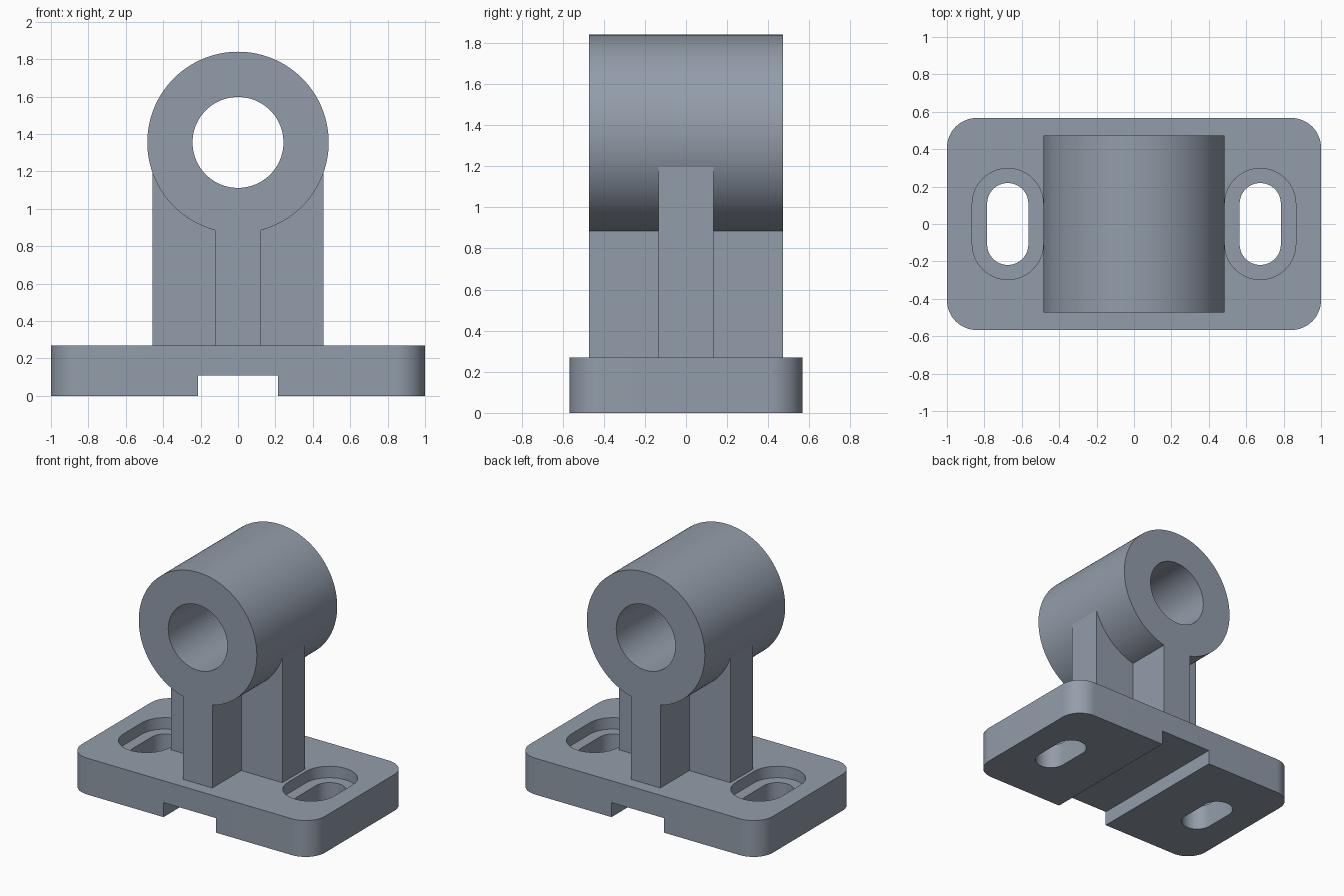
import bpy, bmesh
from math import sin, cos, pi, asin

if "Cube" in bpy.data.objects:
    bpy.data.objects.remove(bpy.data.objects["Cube"])

steel = bpy.data.materials.new("steel grey")
steel.diffuse_color = (0.29, 0.335, 0.40, 1)
steel.use_nodes = True
steel.node_tree.nodes["Principled BSDF"].inputs["Base Color"].default_value = steel.diffuse_color

AXIS_Z, OUTER, BORE = 1.355, 0.485, 0.243   # bearing sleeve
BASE_TOP, DEPTH = 0.27, 0.472


def arc(cx, cy, r, a0, a1, n):
    return [(cx + r * cos(a0 + (a1 - a0) * i / n), cy + r * sin(a0 + (a1 - a0) * i / n))
            for i in range(n + 1)]


def rounded_rect(cx, hx, hy, r, n=16):
    """Outline with rounded corners; hx == r gives a slot shape."""
    pts = []
    for k, (sx, sy) in enumerate([(1, 1), (-1, 1), (-1, -1), (1, -1)]):
        pts += arc(cx + sx * (hx - r), sy * (hy - r), r, k * pi / 2, (k + 1) * pi / 2, n)
    return pts


def prism(name, outline, lo, hi, along="z"):
    """Extrude a closed outline along z (x, y points) or y (x, z points)."""
    place = (lambda p, t: (p[0], p[1], t)) if along == "z" else (lambda p, t: (p[0], t, p[1]))
    bm = bmesh.new()
    rings = [[bm.verts.new(place(p, t)) for p in outline] for t in (lo, hi)]
    n = len(outline)
    bm.faces.new(rings[0])
    bm.faces.new(rings[1])
    for i in range(n):
        j = (i + 1) % n
        bm.faces.new((rings[0][i], rings[0][j], rings[1][j], rings[1][i]))
    bmesh.ops.remove_doubles(bm, verts=bm.verts, dist=1e-5)
    bmesh.ops.recalc_face_normals(bm, faces=bm.faces)
    mesh = bpy.data.meshes.new(name)
    bm.to_mesh(mesh)
    bm.free()
    mesh.materials.append(steel)
    obj = bpy.data.objects.new(name, mesh)
    bpy.context.collection.objects.link(obj)
    return obj


def cut(obj, cutter):
    """Subtract the cutter, then delete it."""
    mod = obj.modifiers.new("cut", "BOOLEAN")
    mod.operation, mod.solver, mod.object = "DIFFERENCE", "EXACT", cutter
    bpy.context.view_layer.objects.active = obj
    bpy.ops.object.modifier_apply(modifier=mod.name)
    bpy.data.objects.remove(cutter, do_unlink=True)


def rib(name, half_width, half_depth):
    """Upright plate whose top follows the underside of the sleeve."""
    r = OUTER - 0.002
    a = asin(half_width / r)
    top = arc(0, AXIS_Z, r, -pi / 2 + a, -pi / 2 - a, 48)
    outline = [(-half_width, BASE_TOP), (half_width, BASE_TOP)] + top
    return prism(name, outline, -half_depth, half_depth, "y")


# Base plate with a channel underneath and two countersunk bolt slots
base = prism("base_plate", rounded_rect(0, 1.0, 0.567, 0.16), 0, BASE_TOP)
channel = [(-0.215, -0.1), (0.215, -0.1), (0.215, 0.108), (-0.215, 0.108)]
cut(base, prism("channel_cutter", channel, -1, 1, "y"))
for x in (-0.675, 0.675):
    cut(base, prism("recess_cutter", rounded_rect(x, 0.19, 0.297, 0.19), BASE_TOP - 0.085, 0.5))
    cut(base, prism("slot_cutter", rounded_rect(x, 0.11, 0.219, 0.11), -0.1, 0.5))

# Bearing sleeve
sleeve = prism("bearing_sleeve", arc(0, AXIS_Z, OUTER, 0, 2 * pi, 128)[:-1], -DEPTH, DEPTH, "y")
cut(sleeve, prism("bore_cutter", arc(0, AXIS_Z, BORE, 0, 2 * pi, 96)[:-1], -1, 1, "y"))

# Crossed supporting ribs
cross_web = rib("cross_web", 0.458, 0.133)
long_rib = rib("long_rib", 0.12, DEPTH)

# Smooth the curved walls and keep the edges crisp
bpy.ops.object.select_all(action="DESELECT")
for obj in (base, sleeve, cross_web, long_rib):
    obj.select_set(True)
bpy.context.view_layer.objects.active = base
bpy.ops.object.shade_smooth_by_angle(angle=pi / 6)
